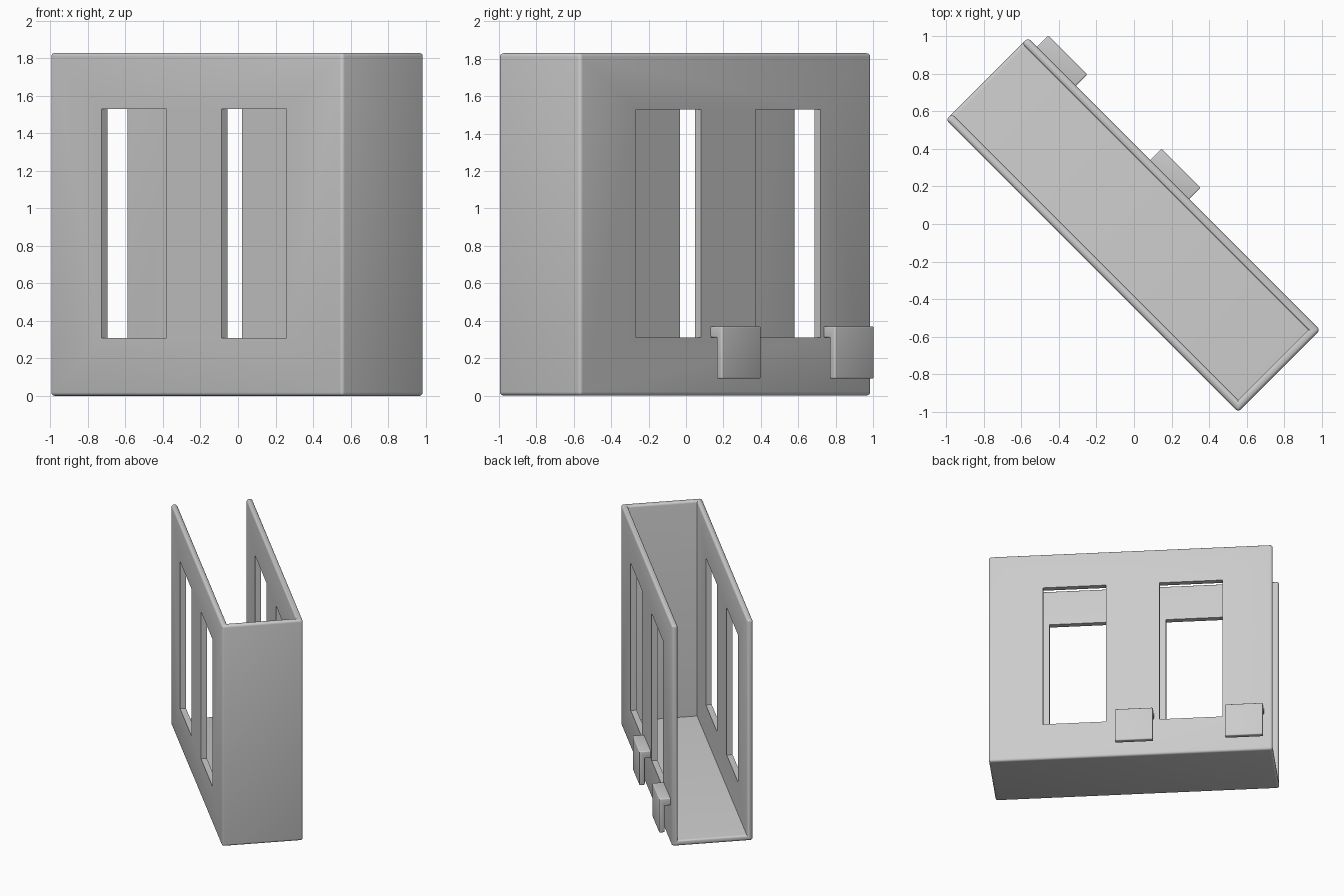
import bpy, bmesh, math

default = bpy.data.objects.get("Cube")
if default:
    bpy.data.objects.remove(default, do_unlink=True)

LENGTH = 1.102              # half length of the box
FRONT, BACK = -0.316, 0.302
HEIGHT = 1.83
WALL = 0.045
TURN = math.radians(-45)    # whole model stands diagonally

grey = bpy.data.materials.new("plain grey")
grey.use_nodes = True
colour = (0.6, 0.6, 0.6, 1)
grey.diffuse_color = colour
grey.node_tree.nodes["Principled BSDF"].inputs["Base Color"].default_value = colour


def add_object(name, bm):
    bmesh.ops.recalc_face_normals(bm, faces=bm.faces[:])
    mesh = bpy.data.meshes.new(name)
    bm.to_mesh(mesh)
    bm.free()
    mesh.materials.append(grey)
    obj = bpy.data.objects.new(name, mesh)
    obj.rotation_euler.z = TURN
    bpy.context.collection.objects.link(obj)
    return obj


def box_mesh(low, high):
    bm = bmesh.new()
    bmesh.ops.create_cube(bm, size=1)
    for v in bm.verts:
        for i in range(3):
            v.co[i] = low[i] if v.co[i] < 0 else high[i]
    return bm


def activate(obj):
    bpy.ops.object.select_all(action='DESELECT')
    obj.select_set(True)
    bpy.context.view_layer.objects.active = obj


def apply_modifiers(obj):
    activate(obj)
    for mod in obj.modifiers[:]:
        bpy.ops.object.modifier_apply(modifier=mod.name)


def round_edges(obj, radius):
    """Round only the outward edges, leaving inner corners crisp."""
    bm = bmesh.new()
    bm.from_mesh(obj.data)
    edges = [e for e in bm.edges if e.calc_face_angle_signed(0) > 0.5]
    bmesh.ops.bevel(bm, geom=edges, offset=radius, segments=4, profile=0.5,
                    affect='EDGES', clamp_overlap=True)
    bm.to_mesh(obj.data)
    bm.free()


def smooth(obj):
    activate(obj)
    bpy.ops.object.shade_smooth_by_angle(angle=math.radians(30))


# Shell: floor, two long walls and one end wall; open on top and at one end
bm = box_mesh((-LENGTH, FRONT, 0), (LENGTH, BACK, HEIGHT))
bm.normal_update()
openings = [f for f in bm.faces if f.normal.z > 0.9 or f.normal.x < -0.9]
bmesh.ops.delete(bm, geom=openings, context='FACES')
for f in bm.faces:
    f.normal_update()
mesh = bpy.data.meshes.new("shell")
bm.to_mesh(mesh)
bm.free()
mesh.materials.append(grey)
shell = bpy.data.objects.new("shell", mesh)
shell.rotation_euler.z = TURN
bpy.context.collection.objects.link(shell)
solid = shell.modifiers.new("thickness", 'SOLIDIFY')
solid.thickness = WALL
solid.offset = -1
solid.use_even_offset = True
apply_modifiers(shell)
round_edges(shell, 0.019)

# Tall windows cut through both long walls
for start, end in ((-0.715, -0.225), (0.19, 0.68)):
    cutter = add_object("window_cutter", box_mesh((start, -1, 0.31), (end, 1, 1.53)))
    cutter.hide_render = True
    cut = shell.modifiers.new("window", 'BOOLEAN')
    cut.operation = 'DIFFERENCE'
    cut.solver = 'EXACT'
    cut.object = cutter
    apply_modifiers(shell)
    bpy.data.objects.remove(cutter, do_unlink=True)
smooth(shell)

# Hanging hooks on the back wall
profile = [(BACK - 0.01, 0.37), (0.387, 0.37), (0.387, 0.09),
           (0.345, 0.09), (0.345, 0.31), (BACK - 0.01, 0.31)]
for name, start in (("hook_outer", -1.035), ("hook_inner", -0.18)):
    bm = bmesh.new()
    face = bm.faces.new([bm.verts.new((start, y, z)) for y, z in profile])
    side = bmesh.ops.extrude_face_region(bm, geom=[face])["geom"]
    moved = [v for v in side if isinstance(v, bmesh.types.BMVert)]
    bmesh.ops.translate(bm, verts=moved, vec=(0.295, 0, 0))
    hook = add_object(name, bm)
    round_edges(hook, 0.008)
    smooth(hook)
